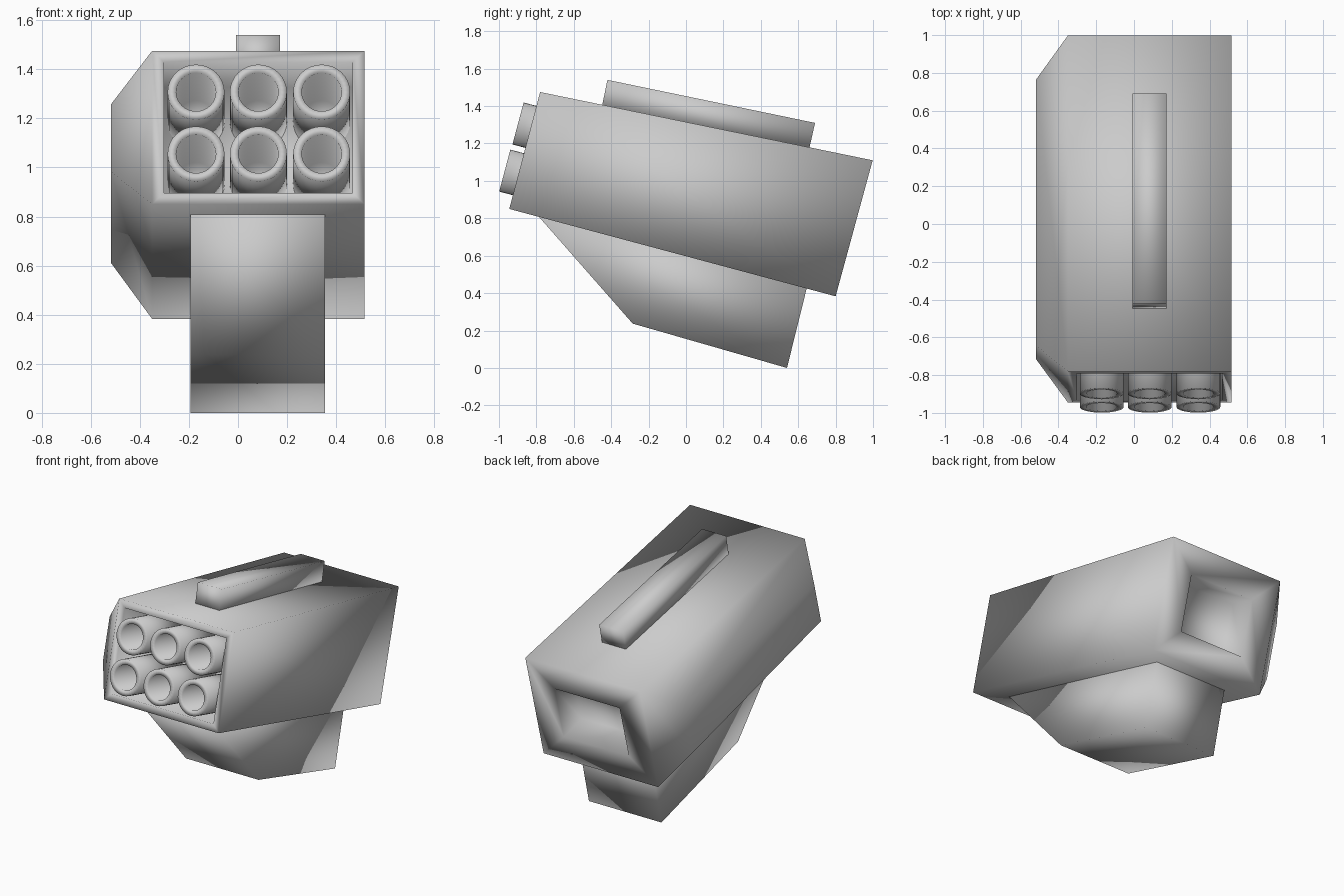
import bpy, bmesh, math
from mathutils import Matrix, Vector

if "Cube" in bpy.data.objects:
    bpy.data.objects.remove(bpy.data.objects["Cube"])

TILT = math.radians(14.9)
AXIS = Vector((0, -math.cos(TILT), math.sin(TILT)))   # launch direction


def finish(bm, name):
    mesh = bpy.data.meshes.new(name)
    bm.to_mesh(mesh)
    bm.free()
    mesh.shade_smooth()
    obj = bpy.data.objects.new(name, mesh)
    bpy.context.collection.objects.link(obj)
    return obj


def prism(profile, x0, x1):
    """Extrude a (y, z) side profile from x0 to x1."""
    bm = bmesh.new()
    face = bm.faces.new([bm.verts.new((x0, y, z)) for y, z in profile])
    ext = bmesh.ops.extrude_face_region(bm, geom=[face])
    verts = [v for v in ext["geom"] if isinstance(v, bmesh.types.BMVert)]
    bmesh.ops.translate(bm, verts=verts, vec=(x1 - x0, 0, 0))
    bmesh.ops.recalc_face_normals(bm, faces=bm.faces)
    bm.normal_update()
    return bm


def facing(bm, direction):
    return max(bm.faces, key=lambda f: f.normal.dot(Vector(direction)))


def inset(bm, face, thickness, depth):
    bmesh.ops.inset_individual(bm, faces=[face], thickness=thickness,
                               depth=depth, use_even_offset=True)


# Launcher housing: tapered box, bevelled left cover, front and rear recesses
bm = prism([(-0.78, 1.475), (-0.945, 0.85), (0.80, 0.383), (0.998, 1.11)],
           -0.35, 0.515)
front, rear, left = (facing(bm, d) for d in (AXIS, -AXIS, (-1, 0, 0)))
inset(bm, left, 0.187, 0.168)
inset(bm, front, 0.048, 0)
inset(bm, front, 0, -0.40)
inset(bm, rear, 0.187, 0)
inset(bm, rear, 0, -0.20)
finish(bm, "launcher_housing")

# Top rail
finish(prism([(-0.42, 1.54), (-0.45, 1.395), (0.655, 1.155), (0.69, 1.31)],
             -0.009, 0.172), "top_rail")

# Mounting block underneath
finish(prism([(-0.79, 0.812), (-0.285, 0.237), (0.54, 0.0), (0.647, 0.432)],
             -0.193, 0.355), "mounting_block")

# Two rows of three hollow launch tubes
LENGTH = 0.475
for row, (y, z) in {"upper": (-0.898, 1.307), "lower": (-0.969, 1.055)}.items():
    for i, x in enumerate((-0.171, 0.083, 0.341)):
        bm = bmesh.new()
        place = (Matrix.Translation(Vector((x, y, z)) - AXIS * LENGTH / 2)
                 @ Matrix.Rotation(math.pi / 2 - TILT, 4, 'X'))
        bmesh.ops.create_cone(bm, cap_ends=True, segments=32, radius1=0.116,
                              radius2=0.116, depth=LENGTH, matrix=place)
        bm.normal_update()
        mouth = facing(bm, AXIS)
        inset(bm, mouth, 0.035, 0)
        inset(bm, mouth, 0, -0.44)
        finish(bm, f"{row}_tube_{i + 1}")
